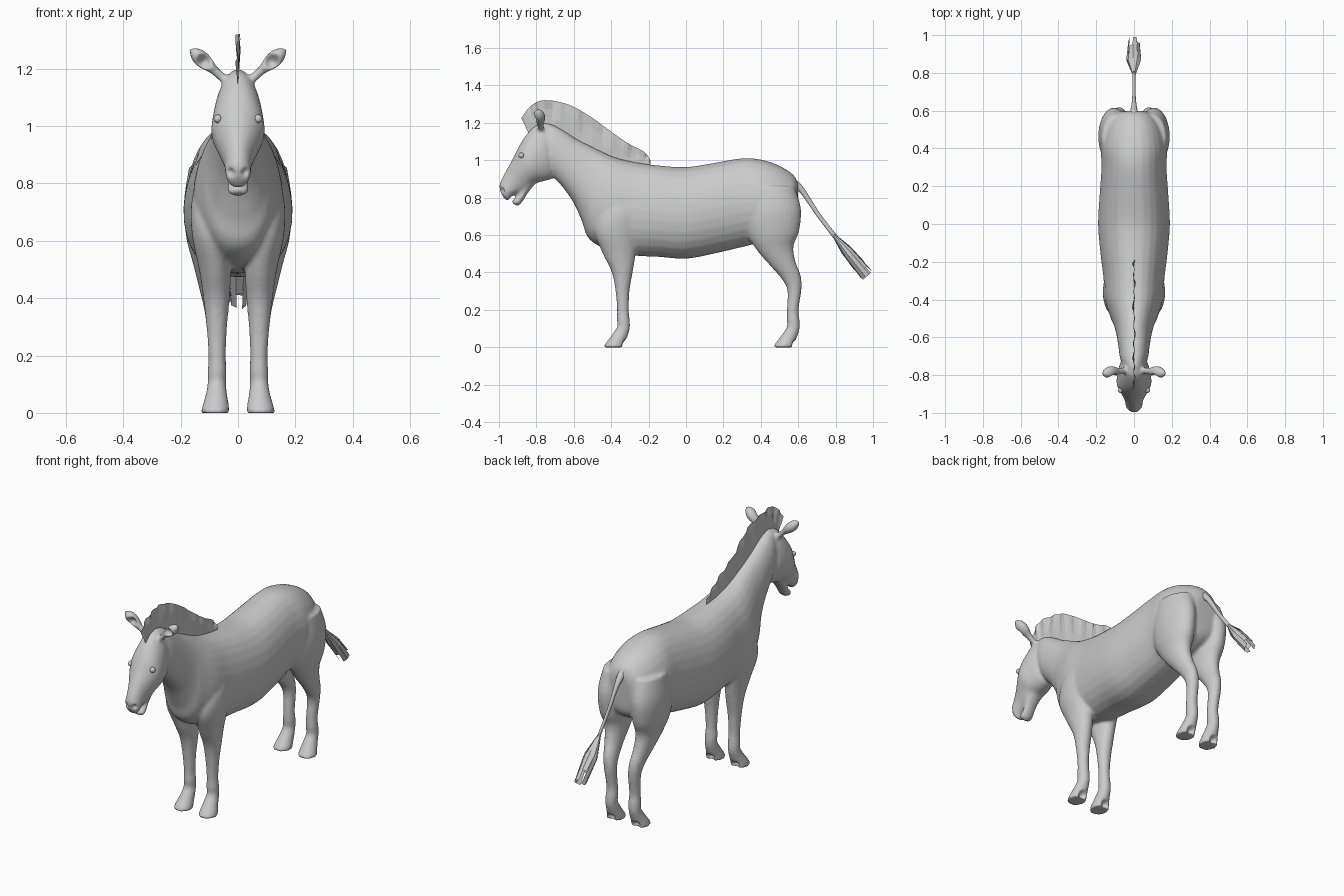
import bpy, bmesh, math
from mathutils import Vector

if "Cube" in bpy.data.objects:
    bpy.data.objects.remove(bpy.data.objects["Cube"])


def resample(rows, n=4):
    """Catmull-Rom interpolation of rows of numbers."""
    out = []
    for i in range(len(rows) - 1):
        p0, p1 = rows[max(i - 1, 0)], rows[i]
        p2, p3 = rows[i + 1], rows[min(i + 2, len(rows) - 1)]
        for j in range(n):
            t = j / n
            out.append([0.5 * (2 * b + (c - a) * t + (2 * a - 5 * b + 4 * c - d) * t * t
                               + (3 * b - a - 3 * c + d) * t ** 3)
                        for a, b, c, d in zip(p0, p1, p2, p3)])
    return out + [list(rows[-1])]


def skin(bm, rings):
    """Closed tube through rings of points."""
    loops = [[bm.verts.new(p) for p in r] for r in rings]
    n = len(loops[0])
    for a, b in zip(loops, loops[1:]):
        for i in range(n):
            bm.faces.new((a[i], a[(i + 1) % n], b[(i + 1) % n], b[i]))
    bm.faces.new(loops[0][::-1])
    bm.faces.new(loops[-1])


def loft(bm, rows, side=1, egg=0.0, power=1.0, n=28):
    """rows: y,z of the upper/front edge, y,z of the lower/back edge, x centre, half width."""
    rings = []
    for y1, z1, y2, z2, xc, w in resample(rows):
        ring = []
        for i in range(n):
            t = 2 * math.pi * i / n
            c, s = math.cos(t), math.sin(t)
            s = math.copysign(abs(s) ** power, s)
            x = xc + w * s * (1 - egg * c)
            ring.append((side * x, (y1 + y2) / 2 + c * (y1 - y2) / 2,
                         (z1 + z2) / 2 + c * (z1 - z2) / 2))
        rings.append(ring)
    skin(bm, rings)


def centred(rows):
    return [(*r[:4], 0, r[4]) for r in rows]


def make(name, bm, smooth=True):
    me = bpy.data.meshes.new(name)
    bm.to_mesh(me)
    bm.free()
    ob = bpy.data.objects.new(name, me)
    bpy.context.collection.objects.link(ob)
    for p in me.polygons:
        p.use_smooth = smooth
    return ob


TORSO = [(.60, .87, .595, .74, .05), (.575, .92, .58, .64, .11), (.50, .97, .50, .585, .155),
         (.40, 1.003, .40, .56, .175), (.30, 1.01, .30, .535, .172), (.15, .985, .15, .50, .182),
         (0, .963, 0, .473, .19), (-.15, .972, -.15, .483, .178), (-.28, .99, -.28, .49, .162),
         (-.38, 1.015, -.42, .52, .152), (-.46, 1.05, -.52, .58, .125), (-.52, 1.08, -.555, .67, .105),
         (-.58, 1.11, -.60, .77, .092), (-.65, 1.155, -.655, .85, .082), (-.71, 1.188, -.70, .90, .075),
         (-.76, 1.2, -.74, .95, .06)]
HEAD = [(-.745, 1.195, -.70, 1.0, .055), (-.80, 1.187, -.71, .91, .078), (-.85, 1.14, -.75, .89, .088),
        (-.89, 1.08, -.79, .88, .093), (-.925, 1.01, -.82, .865, .077), (-.958, .95, -.845, .838, .058),
        (-.985, .90, -.88, .825, .047), (-.998, .86, -.91, .818, .045), (-.985, .815, -.94, .80, .037),
        (-.96, .785, -.945, .783, .02)]
JAW = [(-.87, .88, -.81, .87, .045), (-.89, .83, -.845, .825, .036), (-.91, .80, -.87, .785, .036),
       (-.928, .785, -.885, .765, .037), (-.928, .768, -.90, .755, .026)]
SHOULDER = [(-.40, .84, -.24, .84, .09, .05), (-.465, .72, -.24, .72, .10, .064),
            (-.49, .62, -.26, .60, .095, .064), (-.445, .50, -.27, .49, .08, .055),
            (-.397, .40, -.285, .40, .075, .046), (-.377, .30, -.302, .30, .074, .036)]
THIGH = [(.33, .86, .58, .86, .09, .08), (.31, .72, .615, .74, .105, .084),
         (.33, .60, .605, .62, .105, .075), (.385, .51, .575, .54, .10, .058),
         (.455, .43, .585, .46, .093, .045), (.515, .36, .614, .38, .083, .037),
         (.543, .30, .618, .31, .077, .033)]
FOOT = [(-.369, .2, -.306, .2, .073, .030), (-.370, .15, -.300, .14, .073, .033),
        (-.368, .11, -.300, .10, .074, .032), (-.39, .075, -.312, .06, .075, .037),
        (-.415, .04, -.325, .03, .077, .044), (-.438, .010, -.33, .008, .079, .049),
        (-.438, -.001, -.33, -.001, .079, .049)]
HIND = 0.908

# body: overlapping lofts fused into one skin
bm = bmesh.new()
loft(bm, centred(TORSO), egg=.06, power=.87)
loft(bm, centred(HEAD))
loft(bm, centred(JAW))
for side in (1, -1):
    loft(bm, SHOULDER + FOOT, side)
    loft(bm, THIGH + [(r[0] + HIND, r[1], r[2] + HIND, *r[3:]) for r in FOOT], side)
    # ears
    base, along = Vector((.05, -.775, 1.165)), Vector((.115, -.015, .103))
    across, deep = Vector((-.67, 0, .74)), Vector((0, 1, 0))
    rings = []
    for s, w, d in resample([(0, .016, .018), (.3, .017, .02), (.55, .027, .032),
                             (.75, .028, .032), (.92, .018, .02), (1.02, .005, .006)]):
        ring = [base + along * s + across * w * math.cos(a) + deep * d * math.sin(a)
                for a in (2 * math.pi * i / 16 for i in range(16))]
        rings.append([(side * p.x, p.y, p.z) for p in ring])
    skin(bm, rings)
bmesh.ops.recalc_face_normals(bm, faces=bm.faces)
body = make("body", bm)
remesh = body.modifiers.new("fuse", 'REMESH')
remesh.mode, remesh.voxel_size = 'VOXEL', .0085
relax = body.modifiers.new("relax", 'SMOOTH')
relax.factor, relax.iterations = .5, 7
dg = bpy.context.evaluated_depsgraph_get()
mesh = bpy.data.meshes.new_from_object(body.evaluated_get(dg))
body.modifiers.clear()
body.data = mesh

# pressed details: nostrils, ear cups, eye sockets, heel clefts
DENTS = [((.026, -.985, .838), .02, (-.004, .014, .004)),
         ((.118, -.815, 1.225), .036, (0, .034, 0)),
         ((.082, -.885, 1.025), .022, (-.008, .004, 0)),
         ((.079, -.328, .012), .032, (0, -.028, .006)),
         ((.079, -.33 + HIND, .012), .032, (0, -.028, .006))]
for v in mesh.vertices:
    sx = 1 if v.co.x >= 0 else -1
    for c, r, push in DENTS:
        d = (Vector((sx * v.co.x, v.co.y, v.co.z)) - Vector(c)).length / r
        if d < 1:
            v.co += Vector((sx * push[0], push[1], push[2])) * (1 - d * d) ** 2
for p in mesh.polygons:
    p.use_smooth = True

# eyes
for side, label in ((1, "right"), (-1, "left")):
    bm = bmesh.new()
    bmesh.ops.create_uvsphere(bm, u_segments=16, v_segments=10, radius=.015)
    bmesh.ops.translate(bm, verts=bm.verts, vec=(side * .07, -.88, 1.025))
    make("eye_" + label, bm)

# mane: thin wavy upright sheet (y,z of crest, y,z of top edge)
MANE = [(-.19, .975, -.19, 1.0), (-.24, .975, -.225, 1.045), (-.32, .985, -.31, 1.09),
        (-.40, 1.01, -.39, 1.145), (-.50, 1.06, -.50, 1.225), (-.60, 1.115, -.60, 1.285),
        (-.70, 1.17, -.69, 1.314), (-.77, 1.185, -.775, 1.318), (-.81, 1.17, -.835, 1.285),
        (-.84, 1.14, -.88, 1.225)]
bm = bmesh.new()
cols = []
for i, (y1, z1, y2, z2) in enumerate(resample(MANE)):
    col = []
    for k in range(4):
        u = k / 3
        x = u * (.006 * math.sin(i * 1.7) + .005 * math.sin(i * .6 + k))
        col.append(bm.verts.new((x, y1 + (y2 - y1) * u, z1 + (z2 - z1) * u)))
    cols.append(col)
for a, b in zip(cols, cols[1:]):
    for k in range(3):
        bm.faces.new((a[k], a[k + 1], b[k + 1], b[k]))
make("mane", bm, False)

# tail dock
bm = bmesh.new()
loft(bm, centred([(.575, .905, .57, .83, .024), (.615, .87, .60, .835, .018), (.66, .805, .64, .785, .011),
                  (.72, .71, .70, .698, .008), (.81, .595, .79, .58, .007)]), n=12)
bmesh.ops.recalc_face_normals(bm, faces=bm.faces)
make("tail", bm)

# tail tuft: flat hair cards fanned around the tail axis
root, d, n = Vector((0, .785, .605)), Vector((0, .64, -.77)), Vector((0, .77, .64))
bm = bmesh.new()
for i in range(9):
    a = 2 * math.pi * i / 9
    length = (.29, .25, .28, .22)[i % 4]
    rows = []
    for u, rx, rn in ((0, .006, .008), (.5, .04, .03), (1, .03, .036)):
        rows.append([bm.verts.new(root + d * length * u + Vector((rx * math.cos(a + v), 0, 0))
                                  + n * rn * math.sin(a + v)) for v in (-.38, .38)])
    for p, q in zip(rows, rows[1:]):
        bm.faces.new((p[0], p[1], q[1], q[0]))
make("tail_tuft", bm, False)
